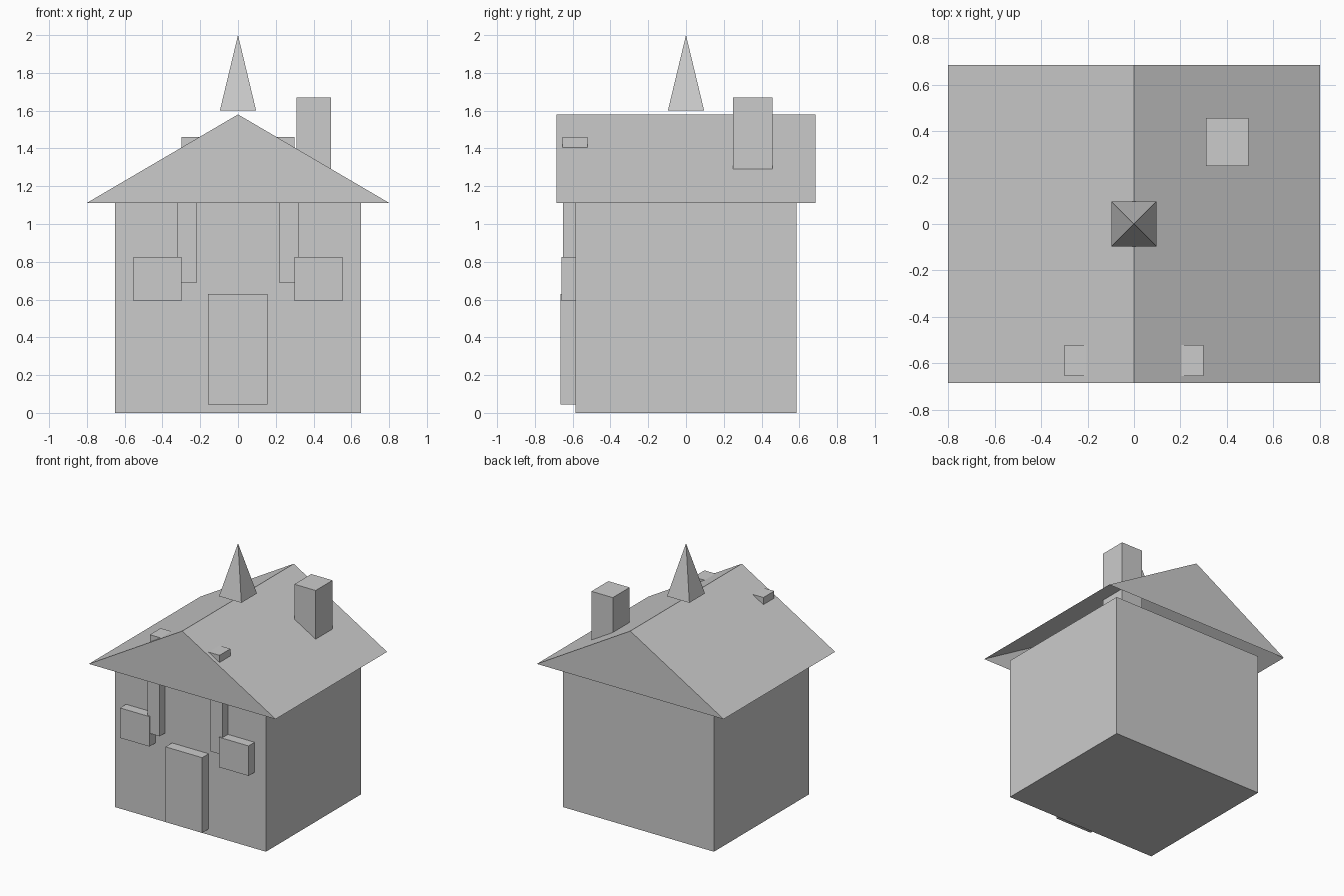
import bpy
import bmesh

if "Cube" in bpy.data.objects:
    bpy.data.objects.remove(bpy.data.objects["Cube"])

# One plain grey for the whole house
grey = bpy.data.materials.new("plain grey")
grey.diffuse_color = (0.6, 0.6, 0.6, 1)
grey.use_nodes = True
grey.node_tree.nodes["Principled BSDF"].inputs["Base Color"].default_value = grey.diffuse_color


def add_mesh(name, verts, faces):
    mesh = bpy.data.meshes.new(name)
    mesh.from_pydata(verts, [], faces)
    bm = bmesh.new()
    bm.from_mesh(mesh)
    bmesh.ops.recalc_face_normals(bm, faces=bm.faces)
    bm.to_mesh(mesh)
    bm.free()
    mesh.materials.append(grey)
    obj = bpy.data.objects.new(name, mesh)
    bpy.context.collection.objects.link(obj)
    return obj


def box(name, xs, ys, zs):
    verts = [(x, y, z) for z in zs for y in ys for x in xs]
    faces = [(0, 1, 3, 2), (4, 5, 7, 6), (0, 1, 5, 4),
             (2, 3, 7, 6), (0, 2, 6, 4), (1, 3, 7, 5)]
    return add_mesh(name, verts, faces)


# House body
box("walls", (-0.65, 0.65), (-0.585, 0.585), (0, 1.11))

# Gable roof, open underneath
W, D, EAVE, RIDGE = 0.803, 0.685, 1.11, 1.58
add_mesh("roof",
         [(x, y, z) for y in (-D, D)
          for x, z in ((-W, EAVE), (0, RIDGE), (W, EAVE))],
         [(0, 1, 4, 3), (1, 2, 5, 4), (0, 1, 2), (3, 4, 5)])

# Chimney through the right slope
box("chimney", (0.31, 0.493), (0.25, 0.457), (1.12, 1.67))

# Spire floating just above the ridge
S = 0.096
add_mesh("spire",
         [(-S, -S, 1.6), (S, -S, 1.6), (S, S, 1.6), (-S, S, 1.6), (0, 0, 2.0)],
         [(0, 1, 2, 3), (0, 1, 4), (1, 2, 4), (2, 3, 4), (3, 0, 4)])

# Door
box("door", (-0.158, 0.157), (-0.665, -0.57), (0.045, 0.63))

# Windows and hanging posts on both sides of the front
for side, s in (("left", -1), ("right", 1)):
    box("window_" + side, sorted((s * 0.30, s * 0.553)),
        (-0.66, -0.57), (0.592, 0.825))
    box("post_" + side, sorted((s * 0.218, s * 0.323)),
        (-0.65, -0.57), (0.69, 1.38))

# Cross beam whose ends poke out of the roof
box("beam", (-0.30, 0.30), (-0.655, -0.522), (1.36, 1.46))
